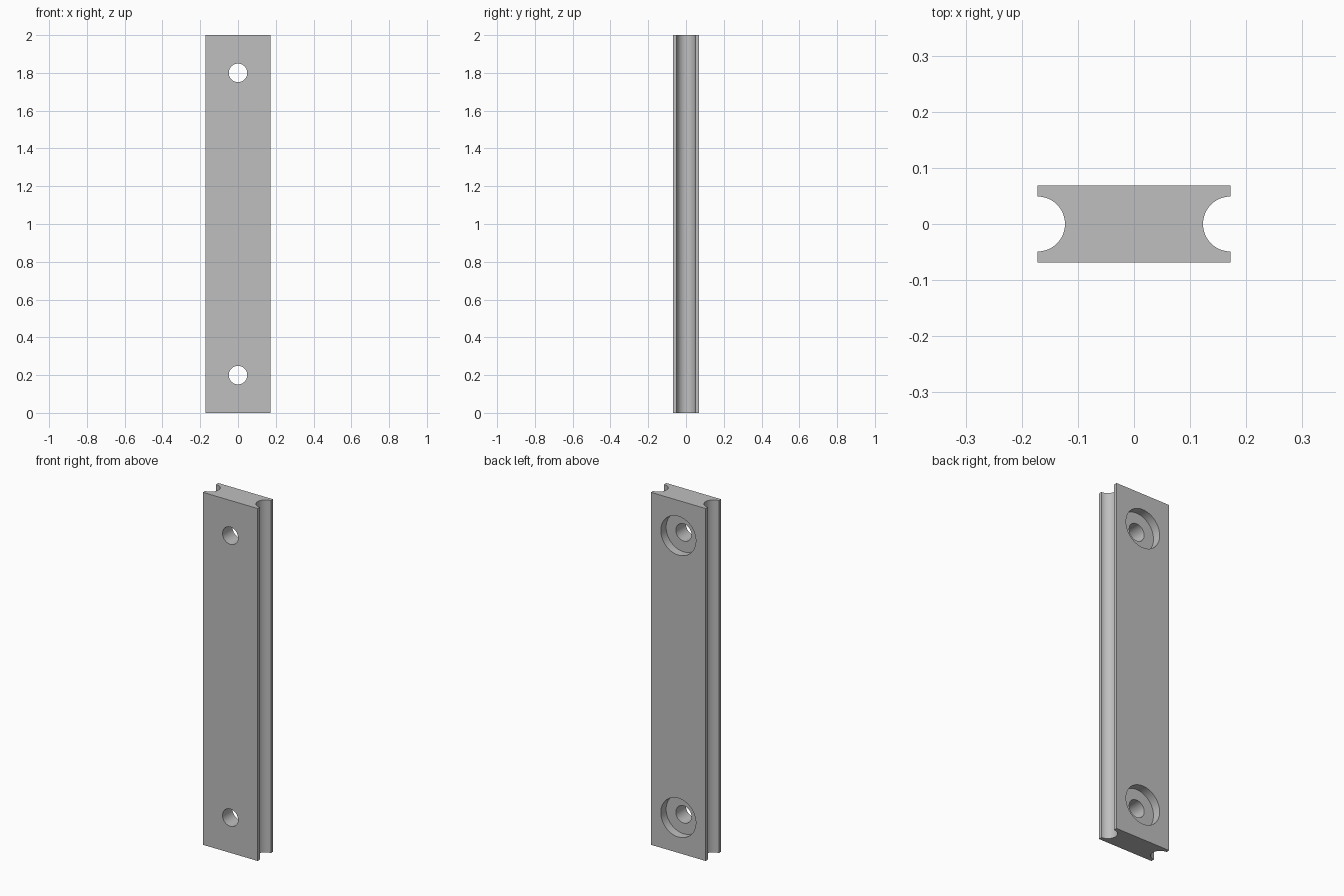
import bpy, bmesh
from math import pi, sin, cos, radians
from mathutils import Matrix

cube = bpy.data.objects.get("Cube")
if cube:
    bpy.data.objects.remove(cube, do_unlink=True)

HALF_W, HALF_D, LENGTH = 0.172, 0.069, 2.0
GROOVE_R, HOLE_R, BORE_R, BORE_DEPTH = 0.049, 0.049, 0.11, 0.048
HOLE_HEIGHTS = (0.2, 1.8)
ARC_STEPS = 32

grey = bpy.data.materials.new("satin_grey")
grey.use_nodes = True
color = (0.52, 0.52, 0.52, 1)
grey.diffuse_color = color
grey.node_tree.nodes["Principled BSDF"].inputs["Base Color"].default_value = color


def make_object(name, bm):
    bmesh.ops.recalc_face_normals(bm, faces=bm.faces)
    mesh = bpy.data.meshes.new(name)
    bm.to_mesh(mesh)
    bm.free()
    mesh.materials.append(grey)
    obj = bpy.data.objects.new(name, mesh)
    bpy.context.collection.objects.link(obj)
    return obj


def cylinder_cutter(name, radius, y_start, y_end, z):
    bm = bmesh.new()
    place = Matrix.Translation((0, (y_start + y_end) / 2, z)) @ Matrix.Rotation(pi / 2, 4, "X")
    bmesh.ops.create_cone(bm, cap_ends=True, segments=64, radius1=radius,
                          radius2=radius, depth=y_end - y_start, matrix=place)
    return make_object(name, bm)


# Bar: rectangular section with a half-round groove down each narrow side
right_side = [(HALF_W, -HALF_D)]
for i in range(ARC_STEPS + 1):
    a = pi * i / ARC_STEPS
    right_side.append((HALF_W - GROOVE_R * sin(a), -GROOVE_R * cos(a)))
right_side.append((HALF_W, HALF_D))
section = right_side + [(-x, -y) for x, y in right_side]

bm = bmesh.new()
base = bm.faces.new([bm.verts.new((x, y, 0)) for x, y in section])
top = bmesh.ops.extrude_face_region(bm, geom=[base], use_keep_orig=True)
top_verts = [g for g in top["geom"] if isinstance(g, bmesh.types.BMVert)]
bmesh.ops.translate(bm, vec=(0, 0, LENGTH), verts=top_verts)
bar = make_object("grooved_bar", bm)

# Screw holes with counterbores opening on the back
cutters = []
for z in HOLE_HEIGHTS:
    cutters.append(cylinder_cutter("counterbore_cutter", BORE_R, HALF_D - BORE_DEPTH, HALF_D + 0.05, z))
    cutters.append(cylinder_cutter("hole_cutter", HOLE_R, -HALF_D - 0.05, HALF_D + 0.02, z))

bpy.ops.object.select_all(action="DESELECT")
bpy.context.view_layer.objects.active = bar
bar.select_set(True)
for cutter in cutters:
    cutter.hide_render = True
    mod = bar.modifiers.new("cut", "BOOLEAN")
    mod.operation = "DIFFERENCE"
    mod.solver = "EXACT"
    mod.object = cutter
    bpy.ops.object.modifier_apply(modifier=mod.name)
    bpy.data.objects.remove(cutter, do_unlink=True)

bpy.ops.object.shade_smooth_by_angle(angle=radians(30))
